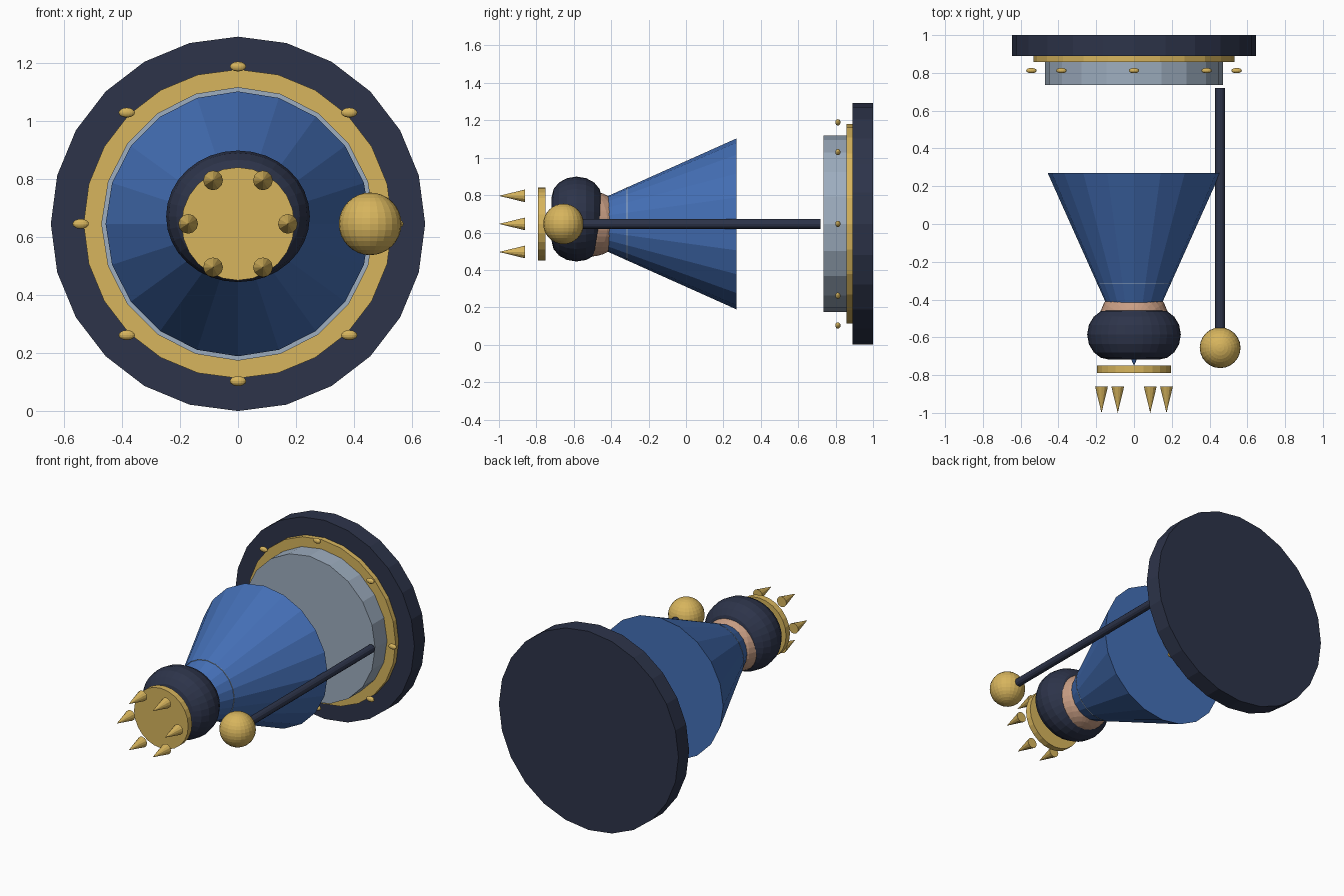
import bpy
from math import pi, sin, cos

if "Cube" in bpy.data.objects:
    bpy.data.objects.remove(bpy.data.objects["Cube"])

AXIS_Z = 0.646
LIE = (pi / 2, 0, 0)  # local +z points to -y


def material(name, rgb):
    m = bpy.data.materials.new(name)
    m.diffuse_color = (*rgb, 1)
    m.use_nodes = True
    m.node_tree.nodes["Principled BSDF"].inputs["Base Color"].default_value = m.diffuse_color
    return m


navy = material("navy", (0.026, 0.034, 0.068))
blue = material("blue", (0.058, 0.16, 0.47))
gold = material("gold", (0.68, 0.46, 0.11))
silver = material("silver", (0.34, 0.42, 0.52))
skin = material("skin", (0.58, 0.34, 0.23))


def finish(name, mat, scale=(1, 1, 1)):
    o = bpy.context.object
    o.name = name
    o.scale = scale
    o.data.materials.append(mat)
    return o


def disc(name, mat, r, y0, y1, sides, x=0):
    bpy.ops.mesh.primitive_cylinder_add(vertices=sides, radius=r, depth=y1 - y0, rotation=LIE,
                                        location=(x, (y0 + y1) / 2, AXIS_Z))
    return finish(name, mat)


def spike(name, mat, r, tip, base, sides, x=0, z=AXIS_Z):
    bpy.ops.mesh.primitive_cone_add(vertices=sides, radius1=r, radius2=0, depth=base - tip, rotation=LIE,
                                    location=(x, (tip + base) / 2, z))
    return finish(name, mat)


def ball(name, mat, loc, size, seg=24, rings=12):
    bpy.ops.mesh.primitive_uv_sphere_add(segments=seg, ring_count=rings, radius=1, location=loc)
    return finish(name, mat, size)


# Stepped base
disc("base", navy, 0.646, 0.89, 1.0, 24)
disc("base_trim", gold, 0.533, 0.858, 0.89, 24)
disc("base_step", silver, 0.472, 0.735, 0.86, 20)

# Ring of studs
for i in range(8):
    a = i * pi / 4
    ball(f"stud_{i}", gold, (0.543 * cos(a), 0.812, AXIS_Z + 0.543 * sin(a)), (0.028, 0.014, 0.017), 16, 8)

# Robe cone with a thin seam
spike("robe", blue, 0.457, -0.75, 0.27, 20)
disc("seam", silver, 0.1965, -0.318, -0.314, 20)

# Head and padded hat roll
ball("head", skin, (0, -0.515, AXIS_Z), (0.185, 0.19, 0.175), 24, 16)
bpy.ops.mesh.primitive_torus_add(major_radius=0.13, minor_radius=0.118, major_segments=32, minor_segments=16,
                                 rotation=LIE, location=(0, -0.585, 0.672))
finish("hat_roll", navy, (1, 0.915, 1.13))

# Crown plate and points
disc("crown_plate", gold, 0.195, -0.79, -0.75, 24)
for i in range(6):
    a = i * pi / 3
    spike(f"crown_point_{i}", gold, 0.034, -1.0, -0.86, 12, 0.172 * cos(a), AXIS_Z + 0.15 / 0.866 * sin(a))

# Staff and orb
disc("staff", navy, 0.026, -0.6, 0.72, 12, 0.456)
ball("orb", gold, (0.456, -0.655, AXIS_Z), (0.108, 0.108, 0.108), 24, 16)
